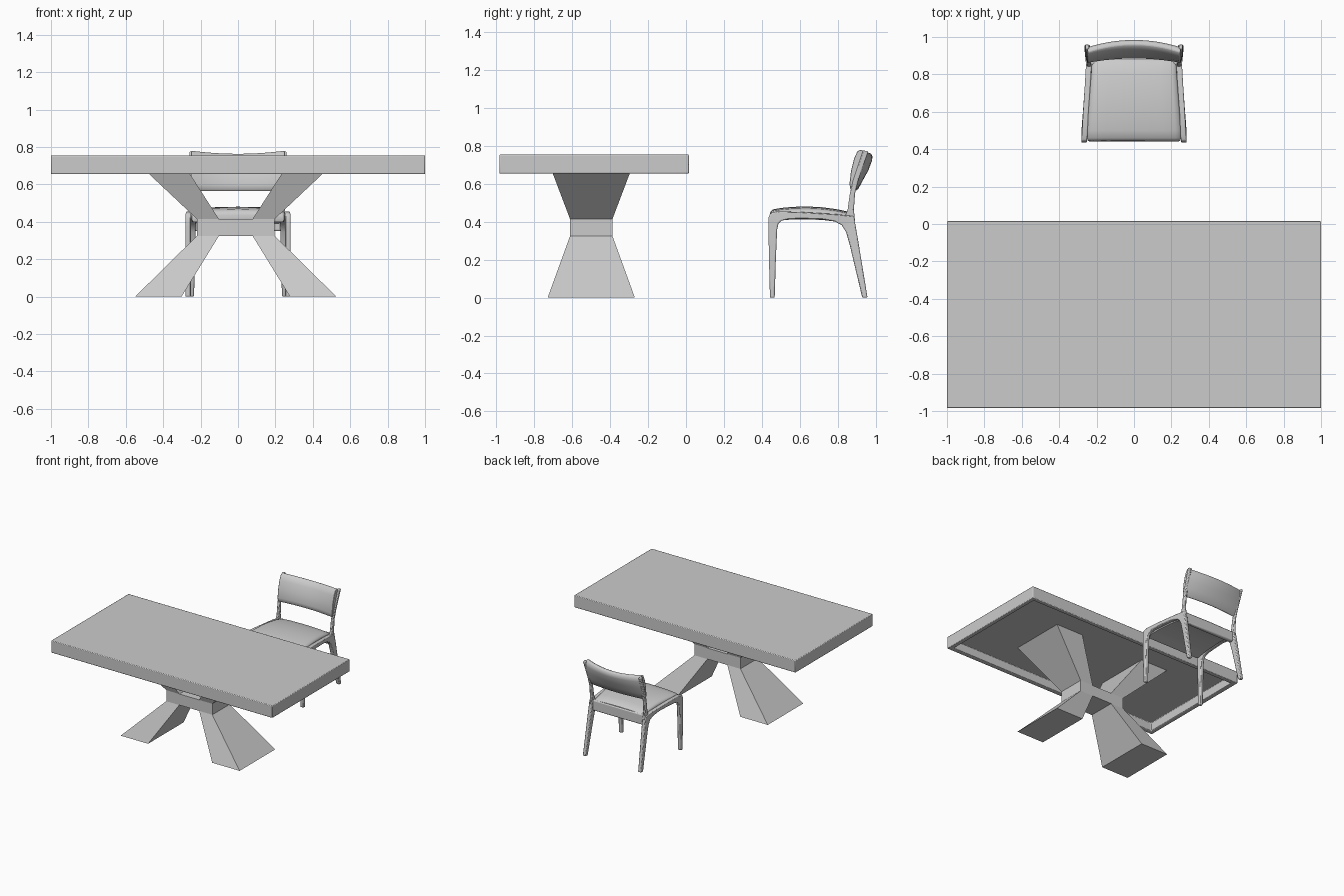
import bpy, bmesh
from mathutils import Vector

if "Cube" in bpy.data.objects:
    bpy.data.objects.remove(bpy.data.objects["Cube"])


def make(name, bm, bevel=0.0, smooth=True, mirror=False, segs=2):
    bmesh.ops.recalc_face_normals(bm, faces=bm.faces)
    me = bpy.data.meshes.new(name)
    bm.to_mesh(me)
    bm.free()
    ob = bpy.data.objects.new(name, me)
    bpy.context.collection.objects.link(ob)
    if mirror:
        m = ob.modifiers.new("mirror", 'MIRROR')
        m.use_mirror_merge = False
    if bevel:
        b = ob.modifiers.new("bevel", 'BEVEL')
        b.width, b.segments = bevel, segs
        b.limit_method, b.angle_limit = 'ANGLE', 0.7
    if smooth:
        bpy.ops.object.select_all(action='DESELECT')
        bpy.context.view_layer.objects.active = ob
        ob.select_set(True)
        bpy.ops.object.shade_smooth_by_angle(angle=0.7)
    return ob


def loft(bm, sections):
    """Skin closed cross-sections and cap both ends."""
    rings = [[bm.verts.new(p) for p in s] for s in sections]
    n = len(rings[0])
    for a, b in zip(rings, rings[1:]):
        for i in range(n):
            bm.faces.new((a[i], a[(i + 1) % n], b[(i + 1) % n], b[i]))
    bm.faces.new(rings[0])
    bm.faces.new(rings[-1])


def box(bm, lo, hi):
    (x0, y0, z0), (x1, y1, z1) = lo, hi
    loft(bm, [[(x0, y0, z), (x1, y0, z), (x1, y1, z), (x0, y1, z)] for z in (z0, z1)])


# Table top: slab with a recessed underside
bm = bmesh.new()
box(bm, (-1, -0.985, 0.655), (1, 0.015, 0.755))
bmesh.ops.recalc_face_normals(bm, faces=bm.faces)
under = min(bm.faces, key=lambda f: f.calc_center_median().z)
bmesh.ops.inset_region(bm, faces=[under], thickness=0.05)
ext = bmesh.ops.extrude_discrete_faces(bm, faces=[under])
bmesh.ops.translate(bm, verts=ext['faces'][0].verts, vec=(0, 0, 0.07))
make("table_top", bm, 0.005)

# Table pedestal: centre block with two flared legs below and two arms above
CX, CY = -0.012, -0.5


def leg_section(side, inner, outer, half, z):
    return [(CX + side * x, CY + y, z) for x, y in
            ((inner, -half), (outer, -half), (outer, half), (inner, half))]


bm = bmesh.new()
box(bm, (CX - 0.208, CY - 0.112, 0.325), (CX + 0.208, CY + 0.112, 0.415))
make("pedestal_block", bm, smooth=False)
for side, label in ((-1, "left"), (1, "right")):
    for part, z0, z1 in (("leg", 0.325, 0.0), ("arm", 0.415, 0.726)):
        bm = bmesh.new()
        loft(bm, [leg_section(side, 0.09, 0.208, 0.112, z0),
                  leg_section(side, 0.29, 0.538, 0.23, z1)])
        make(f"pedestal_{part}_{label}", bm, smooth=False)


# Chair side frames: paired edge points (y, z) swept with a plan taper
def frame_x(y, z):
    x = 0.268 - 0.028 * min(1, (y - 0.44) / 0.42)
    if y > 0.86:
        x += 0.12 * (y - 0.86)
    return x


def strip(name, pairs, thick):
    bm = bmesh.new()
    secs = []
    for a, b in pairs:
        x = frame_x((a[0] + b[0]) / 2, a[1])
        secs.append([(x - thick / 2, *a), (x + thick / 2, *a),
                     (x + thick / 2, *b), (x - thick / 2, *b)])
    loft(bm, secs)
    make(name, bm, 0.006, mirror=True)


strip("chair_legs_and_side_rails", [
    ((.443, 0), (.468, 0)), ((.438, .2), (.474, .2)), ((.435, .37), (.481, .36)),
    ((.435, .42), (.488, .39)), ((.445, .445), (.505, .406)), ((.48, .455), (.545, .415)),
    ((.60, .452), (.62, .416)), ((.72, .445), (.72, .413)), ((.80, .44), (.785, .402)),
    ((.885, .43), (.822, .382)), ((.893, .39), (.845, .345)),
    ((.907, .31), (.866, .27)), ((.958, 0), (.93, 0))], 0.03)
strip("chair_back_posts", [
    ((.838, .425), (.892, .40)), ((.853, .465), (.886, .465)), ((.865, .55), (.892, .55)),
    ((.882, .62), (.910, .62)), ((.935, .777), (.962, .772))], 0.02)

# Seat cushion: sections along y as (y, half width, bottom, top)
bm = bmesh.new()
secs = []
for y, w, zb, zt in ((.441, .235, .41, .435), (.445, .247, .40, .452), (.46, .252, .40, .466),
                     (.50, .251, .408, .473), (.56, .247, .412, .479), (.64, .241, .412, .481),
                     (.72, .235, .41, .477), (.80, .229, .40, .466), (.85, .226, .39, .455),
                     (.872, .224, .39, .44)):
    h = zt - zb
    top = ((1, .25), (1, .6), (.97, .76), (.88, .86), (.6, .95), (0, 1))
    pts = [(w * x, y, zb + h * t) for x, t in top]
    pts += [(-p[0], p[1], p[2]) for p in pts[-2::-1]]
    secs.append(pts + [(-w * .97, y, zb), (w * .97, y, zb)])
loft(bm, secs)
make("seat_cushion", bm)

# Rear seat rail between the back legs
bm = bmesh.new()
box(bm, (-0.232, 0.848, 0.35), (0.232, 0.88, 0.435))
make("rear_rail", bm, 0.008)

# Backrest: padded profile (y, z) bowed backwards across the width
profile = [(.862, .60), (.866, .575), (.876, .563), (.889, .574), (.908, .62), (.932, .68),
           (.945, .735), (.945, .76), (.935, .776), (.918, .781), (.903, .772),
           (.886, .735), (.870, .67)]
bm = bmesh.new()
secs = []
for i in range(17):
    t = -1 + i / 8
    bow = 1 - t * t
    secs.append([(t * 0.248, y + bow * (0.02 + 0.1 * (z - 0.57)),
                  z - bow * 0.09 * max(0, z - 0.6)) for y, z in profile])
loft(bm, secs)
make("backrest", bm, 0.004)
